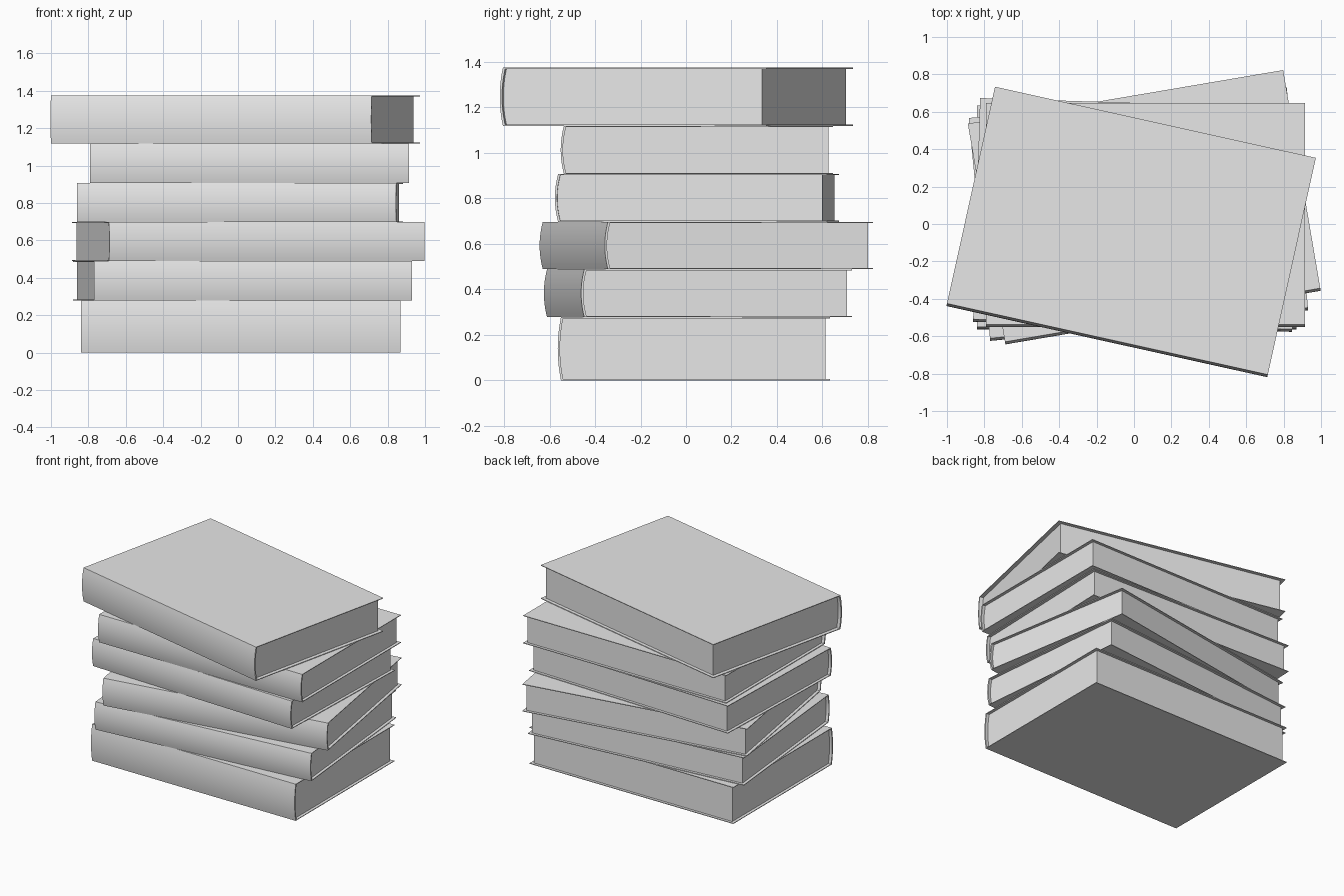
import bpy, bmesh, math
from mathutils import Matrix

cube = bpy.data.objects.get("Cube")
if cube:
    bpy.data.objects.remove(cube, do_unlink=True)

# One plain grey for the whole stack
grey = bpy.data.materials.new("plain_grey")
grey.use_nodes = True
grey.diffuse_color = (0.8, 0.8, 0.8, 1)
grey.node_tree.nodes["Principled BSDF"].inputs["Base Color"].default_value = (0.8, 0.8, 0.8, 1)

BULGE = 0.014      # how far the spine bows outward
BOARD = 0.005      # cover board thickness
SPINE = 0.010      # spine thickness
ARC_STEPS = 12


def spine_arc(y, low, high):
    """Bowed spine line from the top edge down to the bottom edge."""
    pts = []
    for i in range(ARC_STEPS + 1):
        t = i / ARC_STEPS
        pts.append((y - BULGE * (1 - (2 * t - 1) ** 2), high + (low - high) * t))
    return pts


def extrude_profile(name, profile, x0, x1, place):
    """Sweep a closed (y, z) profile along x and put it in the stack."""
    bm = bmesh.new()
    face = bm.faces.new([bm.verts.new((x0, y, z)) for y, z in profile])
    ext = bmesh.ops.extrude_face_region(bm, geom=[face])
    verts = [g for g in ext["geom"] if isinstance(g, bmesh.types.BMVert)]
    bmesh.ops.translate(bm, verts=verts, vec=(x1 - x0, 0, 0))
    bmesh.ops.recalc_face_normals(bm, faces=bm.faces)
    mesh = bpy.data.meshes.new(name)
    bm.to_mesh(mesh)
    bm.free()
    mesh.materials.append(grey)
    obj = bpy.data.objects.new(name, mesh)
    bpy.context.collection.objects.link(obj)
    obj.matrix_world = place
    bpy.ops.object.select_all(action="DESELECT")
    obj.select_set(True)
    bpy.context.view_layer.objects.active = obj
    bpy.ops.object.shade_smooth_by_angle(angle=math.radians(30))
    return obj


def book(number, x, y, z, turn, width, depth, height, inset):
    """Book whose front left spine corner sits at (x, y, z)."""
    place = Matrix.Translation((x, y, z)) @ Matrix.Rotation(math.radians(turn), 4, "Z")
    inner = spine_arc(SPINE, BOARD, height - BOARD)

    # Wrap-around cover: top board, bowed spine, bottom board
    cover = [(depth, height)] + spine_arc(0, 0, height) + [(depth, 0), (depth, BOARD)]
    cover += inner[::-1] + [(depth, height - BOARD)]
    extrude_profile(f"book_{number}_cover", cover, 0, width, place)

    # Page block, set back from the board edges
    fore = depth - inset * 0.9
    pages = [(fore, height - BOARD)] + inner + [(fore, BOARD)]
    extrude_profile(f"book_{number}_pages", pages, inset, width - inset, place)


# x, y, turn, width, depth, height, page inset, from bottom to top
stack = [
    (-0.84, -0.550, 0.0, 1.71, 1.183, 0.278, 0.022),
    (-0.77, -0.611, 5.5, 1.708, 1.183, 0.211, 0.022),
    (-0.69, -0.630, 9.65, 1.71, 1.183, 0.208, 0.022),
    (-0.86, -0.509, -1.8, 1.707, 1.183, 0.210, 0.022),
    (-0.79, -0.537, 0.0, 1.705, 1.183, 0.212, 0.022),
    (-1.00, -0.425, -12.5, 1.757, 1.187, 0.256, 0.028),
]
z = 0.0
for n, (x, y, turn, width, depth, height, inset) in enumerate(stack, 1):
    book(n, x, y, z, turn, width, depth, height, inset)
    z += height
